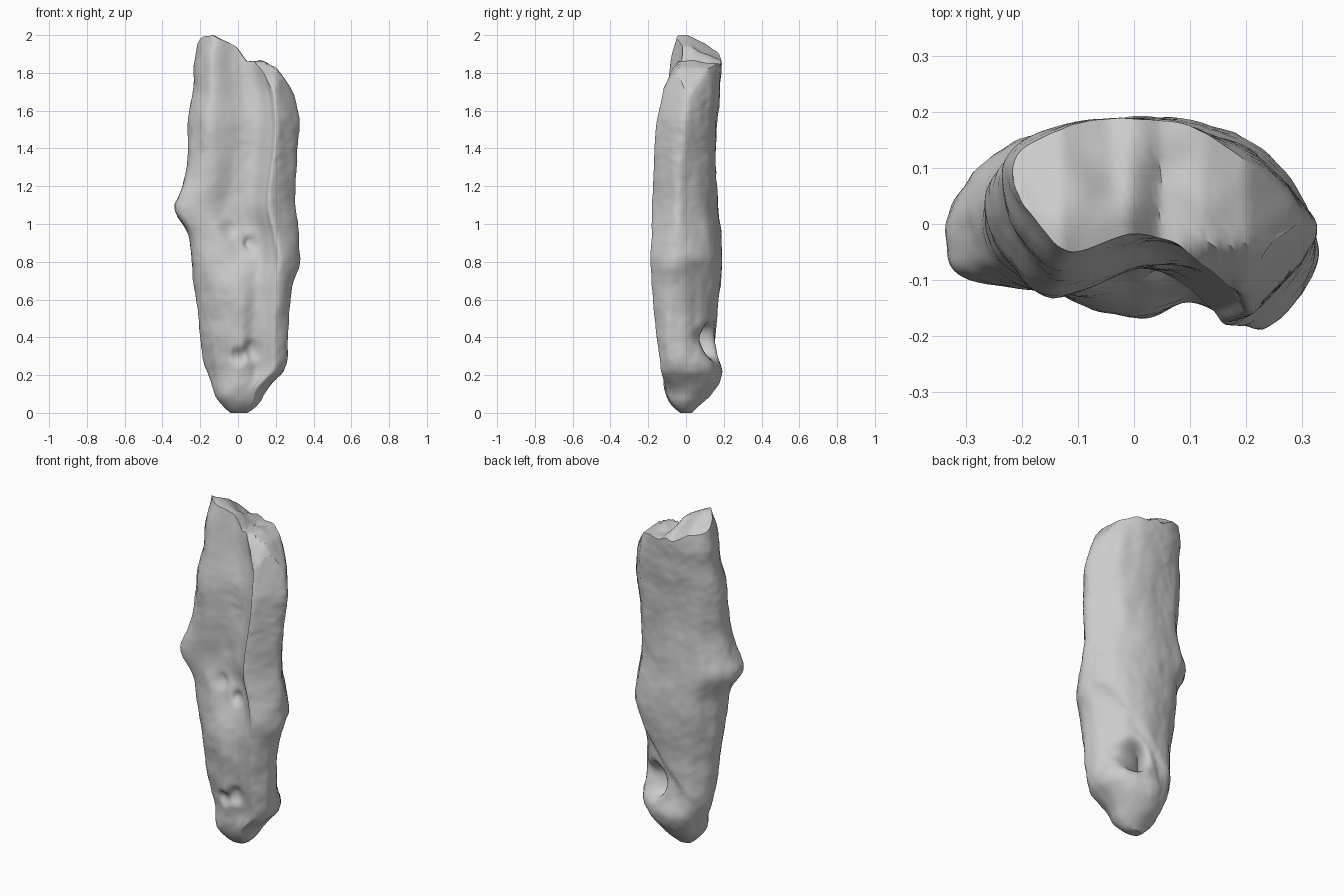
import bpy
import bmesh
import math
from mathutils import Vector, noise

cube = bpy.data.objects.get("Cube")
if cube:
    bpy.data.objects.remove(cube, do_unlink=True)

AROUND, RINGS, CAP_STEPS = 112, 110, 10

# Outline by height: z, right edge x, left edge x, front y, back y
OUTLINE = [
    (0, -.04, .05, -.03, .03), (.05, -.10, .13, -.10, .08),
    (.12, -.13, .14, -.12, .16), (.19, -.15, .22, -.13, .185),
    (.25, -.17, .26, -.135, .19), (.38, -.2, .262, -.155, .17),
    (.55, -.21, .265, -.17, .16), (.7, -.23, .29, -.185, .18),
    (.8, -.24, .33, -.185, .19), (.95, -.26, .315, -.175, .18),
    (1.08, -.345, .3, -.175, .165), (1.2, -.29, .295, -.175, .16),
    (1.35, -.26, .305, -.17, .155), (1.55, -.265, .32, -.165, .16),
    (1.7, -.24, .295, -.13, .175), (1.85, -.23, .23, -.115, .19),
    (2, -.2, .22, -.07, .17),
]

# Crescent cross-sections: s across the width, t from front to back
MIDDLE = [
    (.62, 0), (1, .33), (.94, .55), (.65, .85), (.15, 1), (-.35, .99),
    (-.7, .9), (-.97, .64), (-1, .4), (-.9, .24), (-.5, .18),
    (-.1, .28), (.25, .25), (.48, .08),
]
UPPER = [
    (.65, .04), (1, .4), (.94, .62), (.65, .87), (.15, 1), (-.35, .99),
    (-.7, .93), (-.96, .78), (-1, .57), (-.88, .34), (-.6, .1),
    (-.1, .26), (.25, .28), (.5, .14),
]
FOOT = [
    (.75, .01), (1, .22), (.96, .55), (.65, .86), (.15, 1), (-.35, .99),
    (-.7, .9), (-.97, .68), (-1, .48), (-.85, .29), (-.5, .12),
    (-.1, .02), (.25, .09), (.48, .06),
]

# Height of the broken top edge across the width
BROKEN_TOP = [
    (-.33, 1.93), (-.2, 1.99), (-.13, 2), (-.01, 1.94), (.045, 1.86),
    (.12, 1.865), (.2, 1.83), (.28, 1.72), (.33, 1.62),
]

# Worn cavities: centre, radius, depth
CAVITIES = [
    ((.13, .14, .38), .085, .14), ((.2, .07, .4), .05, .03),
    ((.07, -.1, .9), .035, .03), ((-.05, -.1, .97), .04, .02),
    ((.08, -.14, .33), .05, .03), ((0, -.14, .3), .04, .03),
]


def lookup(table, key):
    """Linear interpolation of every column in a table."""
    for low, high in zip(table, table[1:]):
        if key <= high[0]:
            f = max(0, (key - low[0]) / (high[0] - low[0]))
            return [a + (b - a) * f for a, b in zip(low[1:], high[1:])]
    return table[-1][1:]


def outline(z):
    """Outline with its corners softened along the height."""
    reach = min(.03, z)
    samples = [lookup(OUTLINE, z + d * reach) for d in (-1, 0, 1)]
    return [sum(column) / len(samples) for column in zip(*samples)]


def smooth(a, b, value):
    f = min(1, max(0, (value - a) / (b - a)))
    return f * f * (3 - 2 * f)


def curve_point(section, u):
    """Point on the closed smooth curve through a section."""
    n = len(section)
    i, f = int(u * n), u * n % 1
    a, b, c, d = (Vector(section[(i + k) % n]) for k in (-1, 0, 1, 2))
    curve = b * 2 + (c - a) * f
    curve += (a * 2 - b * 5 + c * 4 - d) * f ** 2
    curve += (b * 3 - a - c * 3 + d) * f ** 3
    return curve / 2


def place(points, z):
    """Blend the three section points and fit them to the outline."""
    foot, middle, upper = points
    s, t = middle.lerp(upper, smooth(1.1, 1.65, z)).lerp(foot, 1 - smooth(.55, 1.05, z))
    right, left, front, back = outline(z)
    # the section becomes round towards the tip
    angle = math.atan2(t - .5, s * .5)
    blend = .8 * (1 - smooth(.1, .23, z))
    s += (math.cos(angle) - s) * blend
    t += (.5 + math.sin(angle) / 2 - t) * blend
    x = (left + right) / 2 + s * (left - right) / 2
    return x, front + t * (back - front)


def top_height(x, y):
    z = lookup(BROKEN_TOP, x)[0]
    on_left = 1 - smooth(-.05, .05, x)
    fall = .5 * on_left + .1
    return z - fall * max(0, y - .02) - (1.5 - on_left) * max(0, -y - .04)


def weather(p):
    """Move a surface point in or out for grain, fold and cavities."""
    out = Vector((p.x, p.y - .03, 0))
    if out.length < .001:
        return p
    out.normalize()
    grain = noise.noise(Vector((p.x * 14, p.y * 14, p.z * 4)))
    lumps = noise.noise(p * 9)
    pits = noise.noise(p * 28)
    shift = (.006 * grain + .006 * lumps + .003 * pits) * smooth(0, .1, p.z)
    # diagonal fold across the back, recessed underneath
    under = smooth(-.03, .03, .47 + p.x * 1.1 - p.z)
    shift -= .02 * under * smooth(.2, .32, p.z) * smooth(-.03, .05, p.y) * smooth(-.16, -.04, p.x)
    for centre, radius, depth in CAVITIES:
        distance = (p - Vector(centre)).length / radius
        shift -= depth * math.exp(-distance ** 4)
    return p + out * shift


# Side rings from the tip to the broken edge
bm = bmesh.new()
columns = [[curve_point(section, i / AROUND) for section in (FOOT, MIDDLE, UPPER)]
           for i in range(AROUND)]
rings = []
for r in range(RINGS + 1):
    level = 2 * r / RINGS
    lift = max(0, level - 1.3) / .7
    ring = []
    for points in columns:
        z = level
        for _ in range(5):
            x, y = place(points, z)
            z = min(level, 1.3) + lift * (top_height(x, y) - 1.3)
        ring.append(bm.verts.new(weather(Vector((x, y, z)))))
    rings.append(ring)

for lower, upper in zip(rings, rings[1:]):
    for i in range(AROUND):
        j = (i + 1) % AROUND
        bm.faces.new((lower[i], lower[j], upper[j], upper[i]))
bm.faces.new(list(reversed(rings[0])))

# Broken top surface, in strips from the front edge to the back edge
edge = rings[-1]
tip, half = AROUND // len(MIDDLE), AROUND // 2
strips = []
for k in range(half + 1):
    front, back = edge[(tip - k) % AROUND], edge[(tip + k) % AROUND]
    strip = [front]
    for step in range(1, CAP_STEPS):
        if front is back:
            strip.append(front)
            continue
        f = step / CAP_STEPS
        p = front.co.lerp(back.co, f)
        rough = .015 * noise.noise(Vector((p.x * 15, p.y * 15, 3)))
        p.z = top_height(p.x, p.y) + rough * math.sin(math.pi * f)
        strip.append(bm.verts.new(p))
    strips.append(strip + [back])
for a, b in zip(strips, strips[1:]):
    for i in range(CAP_STEPS):
        corners = dict.fromkeys((a[i], b[i], b[i + 1], a[i + 1]))
        bm.faces.new(list(corners))
bmesh.ops.recalc_face_normals(bm, faces=bm.faces)

mesh = bpy.data.meshes.new("bark_fragment")
bm.to_mesh(mesh)
bm.free()
fragment = bpy.data.objects.new("bark_fragment", mesh)
bpy.context.collection.objects.link(fragment)

# Plain grey surface
grey = bpy.data.materials.new("plain_grey")
grey.use_nodes = True
colour = (.6, .6, .6, 1)
grey.diffuse_color = colour
grey.node_tree.nodes["Principled BSDF"].inputs["Base Color"].default_value = colour
mesh.materials.append(grey)

bpy.context.view_layer.objects.active = fragment
fragment.select_set(True)
bpy.ops.object.shade_smooth_by_angle(angle=math.radians(40))
